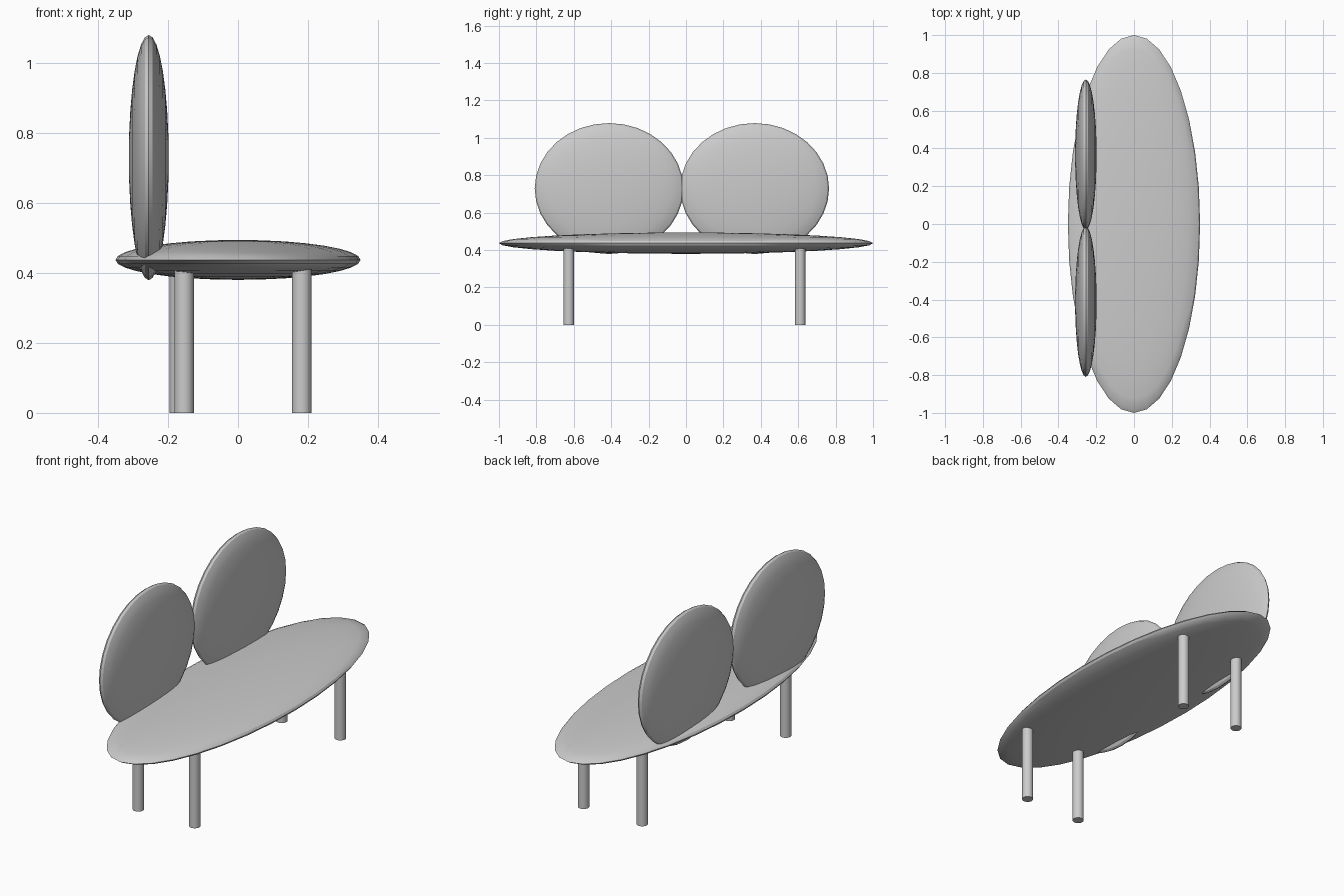
import bpy
from math import pi, radians

if "Cube" in bpy.data.objects:
    bpy.data.objects.remove(bpy.data.objects["Cube"])


def finish(obj, name):
    obj.name = name
    bpy.ops.object.transform_apply(location=False, rotation=True, scale=True)
    bpy.ops.object.shade_smooth_by_angle(angle=radians(30))


def cushion(name, loc, scale, rot=(0, 0, 0)):
    bpy.ops.mesh.primitive_uv_sphere_add(segments=32, ring_count=16, radius=1,
                                         location=loc, rotation=rot)
    obj = bpy.context.object
    obj.scale = scale
    finish(obj, name)


def leg(name, x, y, height=0.42):
    bpy.ops.mesh.primitive_cylinder_add(vertices=32, radius=0.028, depth=height,
                                        location=(x, y, height / 2))
    finish(bpy.context.object, name)


# Long flattened oval seat
cushion("seat", (0, 0, 0.437), (0.35, 1.0, 0.057))

# Two upright oval backrests, poles facing along x
for name, y in (("left_backrest", -0.411), ("right_backrest", 0.367)):
    cushion(name, (-0.255, y, 0.729), (0.35, 0.398, 0.057), (0, pi / 2, 0))

# Four round legs
leg("front_left_leg", 0.182, -0.627)
leg("front_right_leg", 0.182, 0.61)
leg("back_left_leg", -0.154, -0.627)
leg("back_right_leg", -0.167, 0.61)
